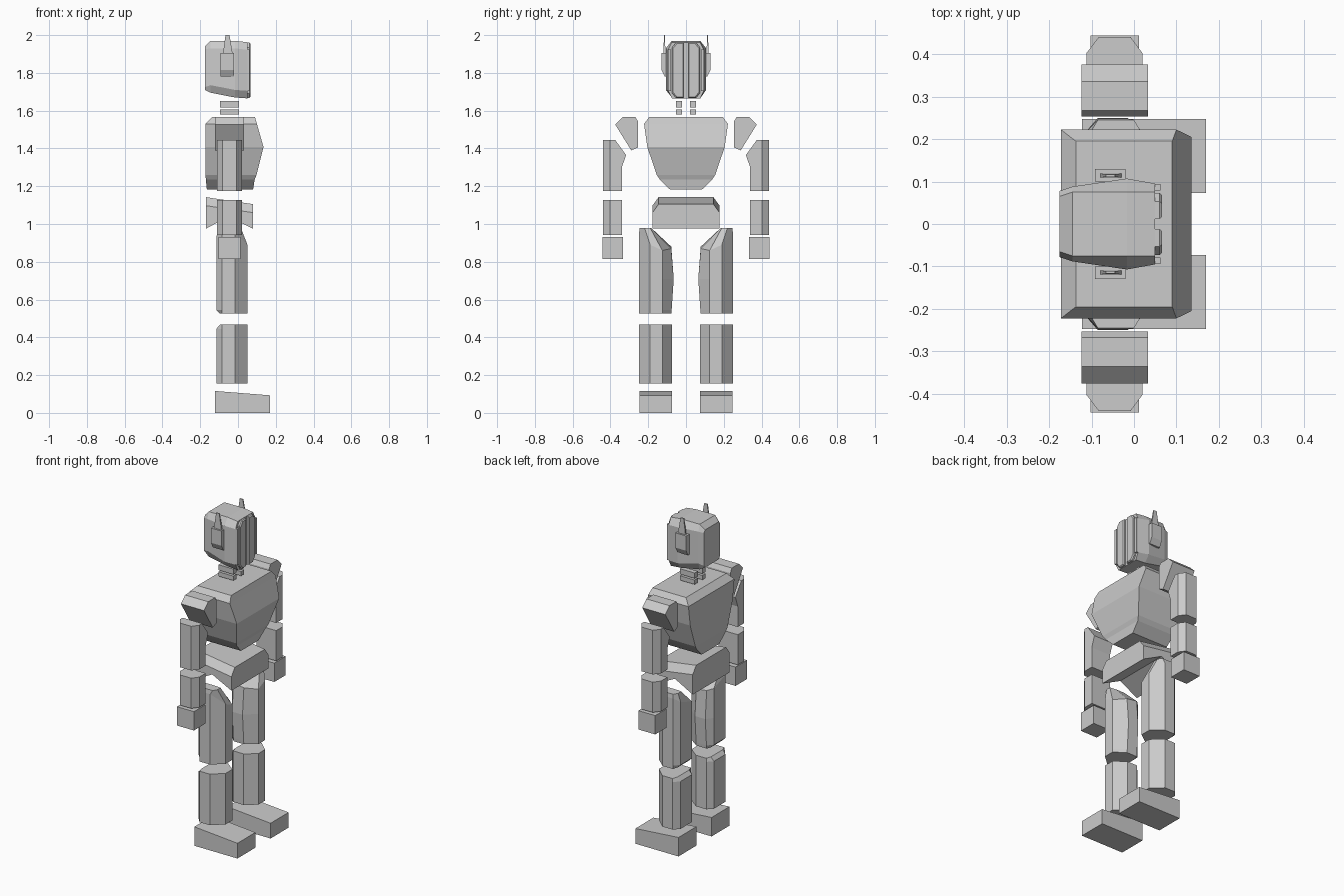
import bpy, bmesh

if "Cube" in bpy.data.objects:
    bpy.data.objects.remove(bpy.data.objects["Cube"])

grey = bpy.data.materials.new("plain_grey")
grey.diffuse_color = (0.6, 0.6, 0.6, 1)
grey.use_nodes = True
grey.node_tree.nodes["Principled BSDF"].inputs["Base Color"].default_value = grey.diffuse_color


def loft(name, rings, side=1):
    """Skin a stack of equal-length point rings and cap both ends."""
    bm = bmesh.new()
    rows = [[bm.verts.new((x, y * side, z)) for x, y, z in r] for r in rings]
    n = len(rows[0])
    for a, b in zip(rows, rows[1:]):
        for i in range(n):
            j = (i + 1) % n
            bm.faces.new((a[i], a[j], b[j], b[i]))
    bm.faces.new(rows[0])
    bm.faces.new(rows[-1])
    bmesh.ops.recalc_face_normals(bm, faces=bm.faces)
    mesh = bpy.data.meshes.new(name)
    bm.to_mesh(mesh)
    bm.free()
    mesh.materials.append(grey)
    ob = bpy.data.objects.new(name, mesh)
    bpy.context.collection.objects.link(ob)
    return ob


def pair(name, rings):
    loft("left_" + name, rings, 1)
    loft("right_" + name, rings, -1)


def rect(x0, x1, y0, y1, z):
    return [(x0, y0, z), (x1, y0, z), (x1, y1, z), (x0, y1, z)]


def box(x0, x1, y0, y1, z0, z1):
    return [rect(x0, x1, y0, y1, z0), rect(x0, x1, y0, y1, z1)]


# feet: wedges that drop towards the toe
foot = [(-.122, 0), (.169, 0), (.169, .093), (-.122, .116)]
pair("foot", [[(x, y, z) for x, z in foot] for y in (.073, .247)])


# legs: eight-sided, broad bevel at the front, small one at the back
def leg(z, inner=.075, outer=.25, back=-.115):
    zs = z if isinstance(z, (list, tuple)) else [z] * 8
    plan = [(-.085, outer), (-.015, outer), (.05, .19), (.05, .125),
            (-.015, inner), (-.085, inner), (back, .105), (back, .215)]
    return [(x, y, h) for (x, y), h in zip(plan, zs)]


pair("shin", [leg(.155), leg(.445), leg(.467, back=-.095)])
thigh_top = [(-.085, .245), (0, .245), (.015, .22), (.015, .19),
             (-.02, .185), (-.085, .185), (-.1, .19), (-.1, .22)]
pair("thigh", [
    leg(.525, .078, .248, -.095), leg(.545, .076, .248), leg(.71, .065, .248),
    leg((.955, .955, .89, .86, .87, .88, .89, .93), .078, .248),
    [(x, y, .98) for x, y in thigh_top]])

# pelvis: saddle arch below, sloping top, bevelled hips
def hips(y, drop):
    side = [(-.17, .975), (-.05, 1.04), (.08, .975),
            (.08, 1.105 - drop), (-.17, 1.142 - drop)]
    return [(x, y, z) for x, z in side]


loft("pelvis", [hips(-.178, .045), hips(-.145, 0), hips(.145, 0), hips(.178, .045)])

# chest: tapers to the waist, swells forward
loft("chest", [rect(x0, x1, -y, y, z) for x0, x1, y, z in (
    (-.165, .08, .085, 1.183), (-.17, .088, .138, 1.235), (-.172, .098, .155, 1.26),
    (-.172, .135, .205, 1.408), (-.172, .10, .222, 1.53), (-.137, .09, .195, 1.566))])

# shoulder pads
pad = [(.335, 1.566), (.267, 1.566), (.253, 1.54), (.255, 1.405), (.29, 1.39), (.375, 1.527)]
pair("shoulder_pad", [[(x, y, z) for y, z in pad] for x in (-.123, .033)])


# arms: bevelled on the outside
def arm(z, inner):
    return [(-.112, inner, z), (.02, inner, z), (.02, .402, z),
            (-.008, .44, z), (-.083, .44, z), (-.112, .402, z)]


pair("upper_arm", [arm(1.175, .34), arm(1.3, .34), arm(1.365, .317), arm(1.445, .375)])
pair("forearm", [arm(.943, .34), arm(1.128, .34)])
pair("hand", box(-.102, .012, .333, .443, .815, .93))

# neck links
pair("lower_neck_link", box(-.095, .005, .022, .052, 1.58, 1.607))
pair("upper_neck_link", box(-.095, .005, .022, .052, 1.617, 1.65))


# head: bevelled block lofted from back to face
def head_ring(x, w, z0, z1, flat=.075, bevel=.04):
    half = [(flat, z1), (w, z1 - bevel), (w, z0 + bevel), (flat, z0)]
    return [(x, y, z) for y, z in half] + [(x, -y, z) for y, z in half[::-1]]


loft("head", [head_ring(-.175, .078, 1.71, 1.94, .065, .015),
              head_ring(-.145, .088, 1.695, 1.97),
              head_ring(-.017, .107, 1.67, 1.97),
              head_ring(.05, .095, 1.665, 1.962)])


# face: two tall rounded panels between cheek strips
def panel(x, inset):
    a, b, lo, hi = .012 + inset, .073 - inset, 1.667 + inset, 1.96 - inset
    return [(x, y, z) for y, z in ((a, lo), (b - .02, lo), (b, lo + .025),
                                   (b, hi - .025), (b - .02, hi), (a, hi))]


pair("face_panel", [panel(.045, 0), panel(.06, 0), panel(.066, .005)])
pair("cheek_strip", box(.04, .062, .079, .094, 1.705, 1.925))

# ear blocks with sloped underside, and antennae
ear = [(.1, 1.78), (.1, 1.905), (.13, 1.905), (.13, 1.815), (.112, 1.78)]
pair("ear", [[(x, y, z) for y, z in ear] for x in (-.092, -.02)])
pair("antenna", [rect(-.08, -.028, .109, .119, 1.90),
                 rect(-.066, -.045, .111, .117, 2.0)])
